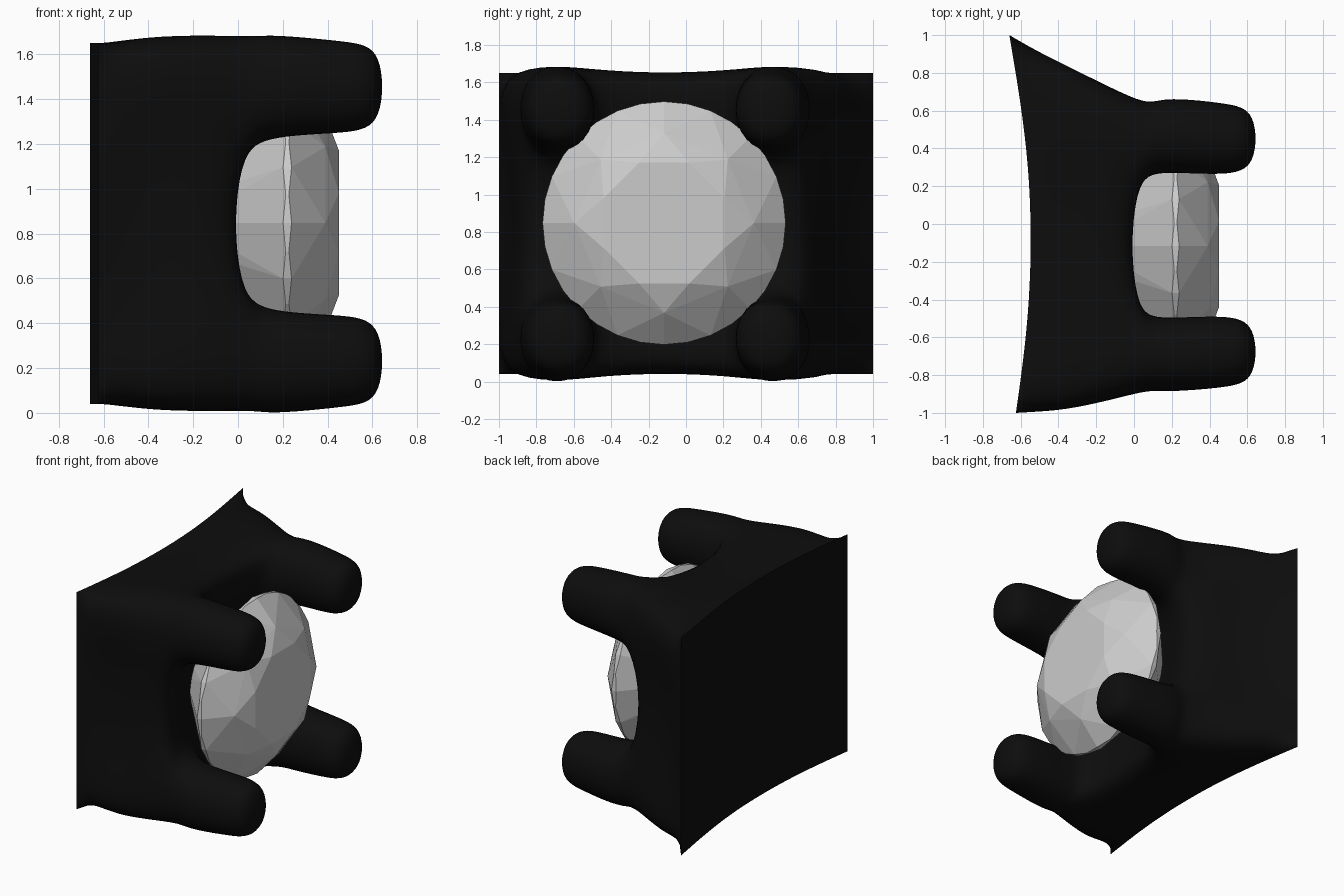
import bpy, bmesh, math
from mathutils import Vector

if "Cube" in bpy.data.objects:
    bpy.data.objects.remove(bpy.data.objects["Cube"])

black = bpy.data.materials.new("black")
black.diffuse_color = (0.004, 0.004, 0.004, 1)
black.use_nodes = True
black.node_tree.nodes["Principled BSDF"].inputs["Base Color"].default_value = black.diffuse_color


def add_object(name, bm):
    mesh = bpy.data.meshes.new(name)
    bm.to_mesh(mesh)
    bm.free()
    obj = bpy.data.objects.new(name, mesh)
    bpy.context.collection.objects.link(obj)
    return obj


# ---- Setting: a smooth block with four prongs ----
bm = bmesh.new()
crease_e = bm.edges.layers.float.new("crease_edge")
crease_v = bm.verts.layers.float.new("crease_vert")
N = range(4)
edge = (0, 3)

# Back panel, curved across the width
back_y, back_x, back_z = (-1, -0.4, 0.3, 1), (-0.625, -0.557, -0.562, -0.66), (0.04, 0.5, 1.19, 1.65)
back = {(i, j): bm.verts.new((back_x[i], back_y[i], back_z[j])) for i in N for j in N}

# Waist ring (outer points only)
waist = {}
for i in N:
    for j in N:
        if i in edge or j in edge:
            corner = i in edge and j in edge
            y = ((-0.93, -0.42, 0.22, 0.78) if corner else (-0.945, -0.42, 0.22, 0.80))[i]
            z = ((0.06, 0.52, 1.17, 1.63) if corner else (0.035, 0.52, 1.17, 1.66))[j]
            waist[i, j] = bm.verts.new((-0.35, y, z))

# Front grid that forms the webs between the prongs
front = {}
for i in N:
    for j in N:
        y = (-0.845, -0.43, 0.20, 0.61)[i]
        z = (0.07, 0.54, 1.145, 1.62)[j]
        inner = i not in edge and j not in edge
        front[i, j] = bm.verts.new((-0.05 if inner else 0.01, y, z))


def quad(*v):
    bm.faces.new(v)


cells = [(i, j) for i in range(3) for j in range(3)]
for i, j in cells:
    loop = [(i, j), (i + 1, j), (i + 1, j + 1), (i, j + 1)]
    quad(*[back[k] for k in loop])
    if i == 1 or j == 1:
        quad(*[front[k] for k in loop])
    else:
        # Corner cells grow into prongs
        cy, cz = (-0.69 if i == 0 else 0.465), (0.23 if j == 0 else 1.455)
        ring = [front[k] for k in loop]
        for x, hy, hz, drift in ((0.18, 0.197, 0.23, 0), (0.46, 0.188, 0.205, 0.012),
                                 (0.615, 0.125, 0.14, 0.014)):
            dy = drift if i == 0 else -drift
            new = [bm.verts.new((x, cy + dy + sy * hy * 0.72, cz + sz * hz * 0.72))
                   for sy, sz in ((-1, -1), (1, -1), (1, 1), (-1, 1))]
            for k in range(4):
                quad(ring[k], ring[(k + 1) % 4], new[(k + 1) % 4], new[k])
            ring = new
        quad(*ring)

# Side walls around the rim
rim = [(0, 0), (1, 0), (2, 0), (3, 0), (3, 1), (3, 2), (3, 3), (2, 3), (1, 3), (0, 3), (0, 2), (0, 1)]
for a, b in zip(rim, rim[1:] + rim[:1]):
    quad(back[a], back[b], waist[b], waist[a])
    quad(waist[a], waist[b], front[b], front[a])
    bm.edges.get((back[a], back[b]))[crease_e] = 1
for k in ((0, 0), (3, 0), (3, 3), (0, 3)):
    back[k][crease_v] = 1
bmesh.ops.recalc_face_normals(bm, faces=bm.faces[:])
for f in bm.faces:
    f.smooth = True

setting = add_object("prong_setting", bm)
setting.data.materials.append(black)
sub = setting.modifiers.new("smooth", 'SUBSURF')
sub.levels = sub.render_levels = 3

# Push the cage outward until the smoothed surface passes through the planned points
target = [v.co.copy() for v in setting.data.vertices]
for _ in range(12):
    setting.data.update()
    setting.update_tag()
    bpy.context.view_layer.update()
    ev = setting.evaluated_get(bpy.context.evaluated_depsgraph_get())
    limit = [ev.data.vertices[k].co.copy() for k in range(len(target))]
    for v, t, s in zip(setting.data.vertices, target, limit):
        v.co += (t - s) * 0.9
setting.data.update()
setting.update_tag()
bpy.context.view_layer.update()

# Keep the rim of the back panel crisp
bpy.context.view_layer.objects.active = setting
setting.select_set(True)
bpy.ops.object.modifier_apply(modifier=sub.name)
bpy.ops.object.shade_smooth_by_angle(angle=math.radians(35))

# ---- Gem: round brilliant cut, facing +x ----
bm = bmesh.new()


def ring_points(n, r, x, turn=0.0, wave=0.0):
    for k in range(n):
        a = 2 * math.pi * k / n + turn
        bm.verts.new((x + wave * math.cos(16 * a), -0.117 + r * math.cos(a), 0.848 + r * math.sin(a)))


half = math.pi / 8
ring_points(8, 0.35, 0.45, half)            # table
ring_points(8, 0.48, 0.39)                  # star points
ring_points(32, 0.65, 0.233, wave=0.006)    # girdle, crown side
ring_points(32, 0.65, 0.207, wave=-0.006)   # girdle, pavilion side
ring_points(8, 0.15, -0.245)                # lower facets
bm.verts.new((-0.36, -0.117, 0.848))        # culet
res = bmesh.ops.convex_hull(bm, input=bm.verts[:])
loose = [v for v in bm.verts if not v.link_faces]
bmesh.ops.delete(bm, geom=loose, context='VERTS')
bmesh.ops.dissolve_limit(bm, angle_limit=math.radians(2), verts=bm.verts[:], edges=bm.edges[:])
bmesh.ops.recalc_face_normals(bm, faces=bm.faces[:])
gem = add_object("gem", bm)
